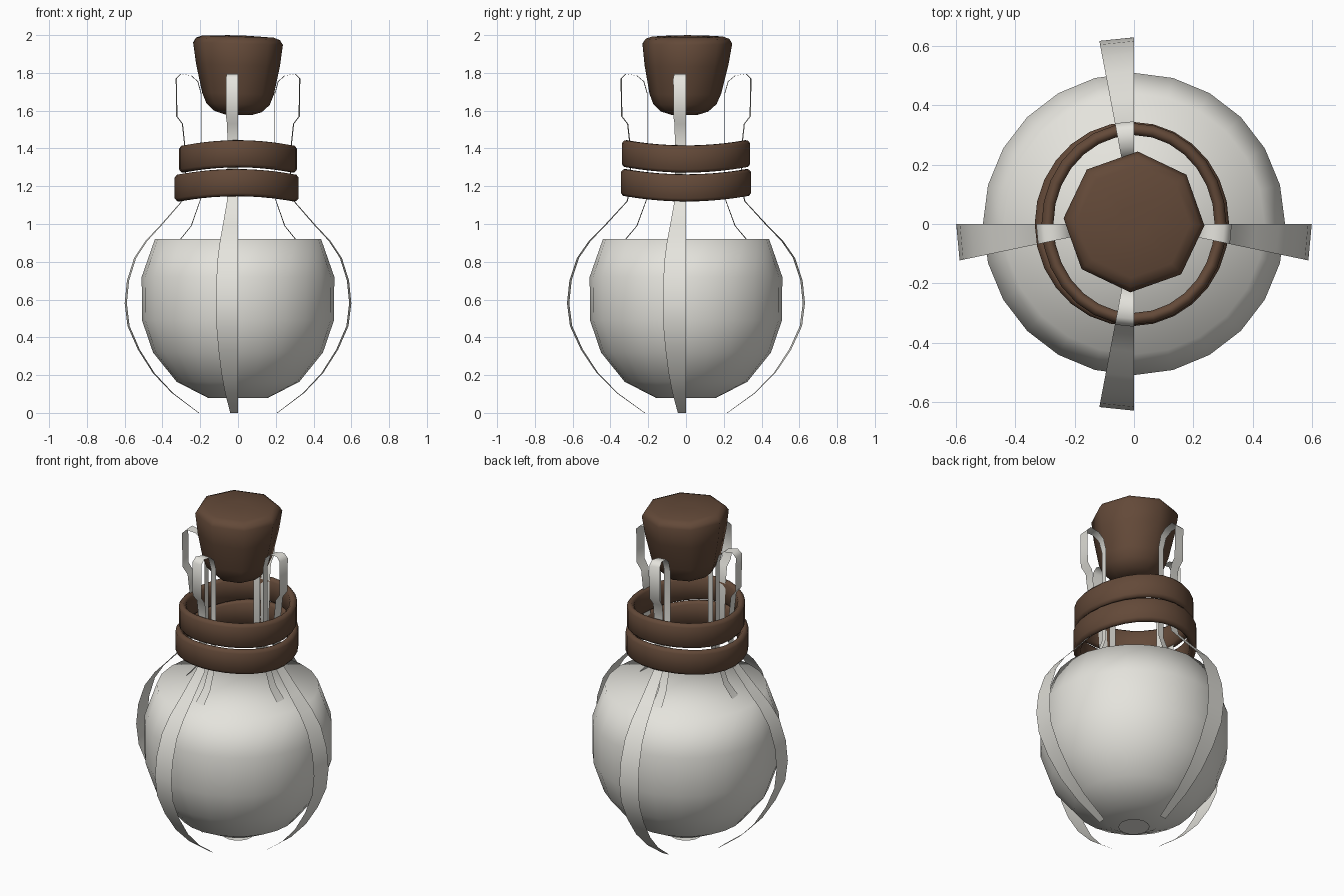
import bpy, bmesh, math

if "Cube" in bpy.data.objects:
    bpy.data.objects.remove(bpy.data.objects["Cube"])


def material(name, rgb):
    m = bpy.data.materials.new(name)
    m.diffuse_color = (*rgb, 1)
    m.use_nodes = True
    m.node_tree.nodes["Principled BSDF"].inputs["Base Color"].default_value = m.diffuse_color
    return m


PALE = material("pale_grey", (0.78, 0.77, 0.72))
BROWN = material("cork_brown", (0.125, 0.067, 0.040))


def finish(bm, name, mat, angle=180, normals=True):
    if normals:
        bmesh.ops.recalc_face_normals(bm, faces=bm.faces)
    me = bpy.data.meshes.new(name)
    bm.to_mesh(me)
    bm.free()
    me.materials.append(mat)
    ob = bpy.data.objects.new(name, me)
    bpy.context.collection.objects.link(ob)
    bpy.ops.object.select_all(action='DESELECT')
    ob.select_set(True)
    bpy.context.view_layer.objects.active = ob
    bpy.ops.object.shade_smooth_by_angle(angle=math.radians(angle))
    return ob


def lathe(name, profile, sides, mat, angle=180, closed=False, place=None, phase=0):
    """Revolve (r, z) points; closed makes a ring, otherwise both ends are capped."""
    bm = bmesh.new()
    place = place or (lambda r, a, z: (r * math.cos(a), r * math.sin(a), z))
    loops = [[bm.verts.new(place(r, phase + i * math.tau / sides, z)) for i in range(sides)]
             for r, z in profile]
    pairs = list(zip(loops, loops[1:]))
    if closed:
        pairs.append((loops[-1], loops[0]))
    else:
        bm.faces.new(loops[0])
        bm.faces.new(loops[-1])
    for lo, hi in pairs:
        for i in range(sides):
            j = (i + 1) % sides
            bm.faces.new((lo[i], lo[j], hi[j], hi[i]))
    return finish(bm, name, mat, angle)


def strip(name, profile, start, turn):
    """One narrow wedge column of the flask wall."""
    bm = bmesh.new()
    rows = [[bm.verts.new((r * math.cos(a), r * 1.05 * math.sin(a), z))
             for a in (start, start + turn)] for r, z in profile]
    for lo, hi in zip(rows, rows[1:]):
        f = (lo[0], lo[1], hi[1], hi[0])
        bm.faces.new(f if turn > 0 else f[::-1])
    finish(bm, name, PALE, 60, normals=False)


# Liquid in the flask
lathe("liquid", [(0.16, 0.08), (0.325, 0.165), (0.45, 0.32), (0.508, 0.49),
                 (0.51, 0.72), (0.44, 0.92)], 24, PALE)

# Glint strips: outer wall, rolled lip, inner neck wall
wall = [(0.21, 0.0), (0.35, 0.105), (0.45, 0.21), (0.53, 0.335), (0.585, 0.46),
        (0.60, 0.58), (0.588, 0.70), (0.55, 0.82), (0.49, 0.91), (0.41, 0.995),
        (0.30, 1.12), (0.28, 1.20), (0.285, 1.42), (0.297, 1.53), (0.327, 1.57), (0.33, 1.77),
        (0.305, 1.795), (0.25, 1.785), (0.215, 1.755), (0.197, 1.69), (0.197, 1.14),
        (0.25, 0.99), (0.315, 0.91)]
turn = math.tau / 32
for name, deg, way in (("right", 0, -1), ("back", 90, 1), ("left", 180, 1), ("front", 270, -1)):
    strip(name + "_glint_strip", wall, math.radians(deg), way * turn)

# Small disc under the base
bm = bmesh.new()
bmesh.ops.create_circle(bm, cap_ends=True, segments=16, radius=0.085)
bmesh.ops.translate(bm, verts=bm.verts, vec=(0, 0, 0.03))
finish(bm, "base_disc", PALE)

# Two wavy neck bands with rounded edges
band = [(-0.04, -0.058), (-0.026, -0.072), (-0.012, -0.07), (0, -0.055),
        (0, 0.055), (-0.012, 0.07), (-0.026, 0.072), (-0.04, 0.058)]
for name, rx, ry, cx, cz in (("lower_band", 0.328, 0.345, -0.007, 1.205),
                             ("upper_band", 0.312, 0.340, 0.0, 1.358)):
    def wavy(r, a, z, rx=rx, ry=ry, cx=cx, cz=cz):
        return (cx + (rx + r) * math.cos(a), (ry + r) * math.sin(a),
                cz + z - 0.014 * math.cos(2 * a))
    lathe(name, band, 28, BROWN, 60, closed=True, place=wavy)

# Eight-sided stopper, leaning slightly
def lean(r, a, z):
    tilt = 0.04 * (z - 1.78)
    return (r * math.cos(a), r * math.sin(a) + tilt, z - 0.03 * r * math.cos(a))


lathe("cork", [(0.07, 1.578), (0.125, 1.595), (0.168, 1.635), (0.19, 1.69), (0.222, 1.84),
               (0.238, 1.955), (0.222, 1.98), (0.19, 1.992), (0.05, 1.998)], 8, BROWN, 60,
      place=lean, phase=math.radians(-3))
